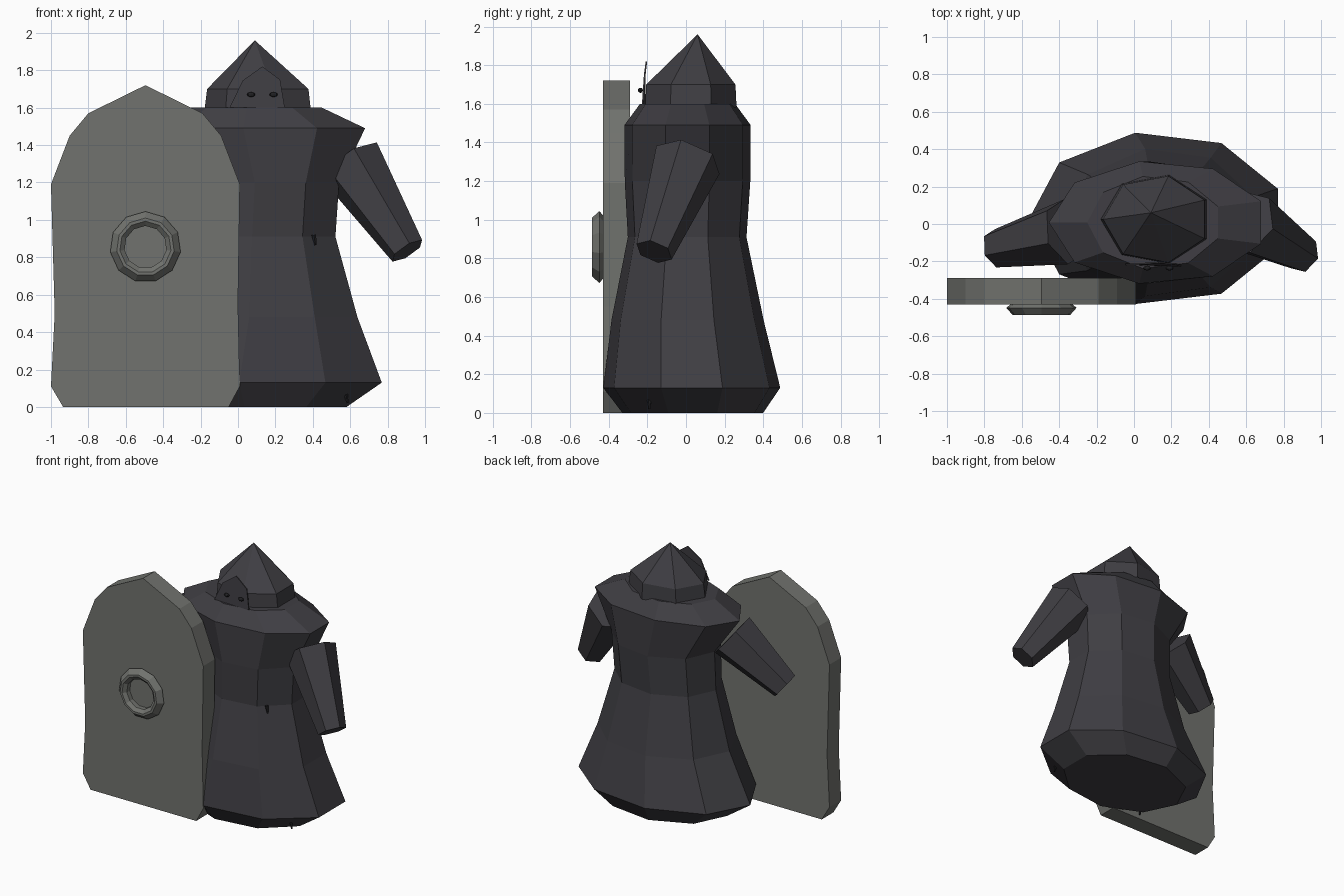
import bpy
import bmesh
from math import cos, sin, pi
from mathutils import Vector

if "Cube" in bpy.data.objects:
    bpy.data.objects.remove(bpy.data.objects["Cube"])


def material(name, rgb):
    m = bpy.data.materials.new(name)
    m.diffuse_color = (*rgb, 1)
    m.use_nodes = True
    m.node_tree.nodes["Principled BSDF"].inputs["Base Color"].default_value = m.diffuse_color
    return m


CLOTH = material("charcoal_cloth", (0.050, 0.048, 0.056))
STONE = material("grey_shield", (0.165, 0.170, 0.156))
BLACK = material("black", (0.015, 0.015, 0.017))


def loft(name, rings, mat, caps=True, closed=False):
    """Skin a list of point rings with flat quads."""
    bm = bmesh.new()
    loops = [[bm.verts.new(p) for p in ring] for ring in rings]
    pairs = list(zip(loops, loops[1:]))
    if closed:
        pairs.append((loops[-1], loops[0]))
    for a, b in pairs:
        n = len(a)
        for i in range(n):
            j = (i + 1) % n
            bm.faces.new((a[i], a[j], b[j], b[i]))
    if caps:
        bm.faces.new(loops[0])
        bm.faces.new(loops[-1])
    bmesh.ops.remove_doubles(bm, verts=bm.verts, dist=0.0005)
    bmesh.ops.recalc_face_normals(bm, faces=bm.faces)
    me = bpy.data.meshes.new(name)
    bm.to_mesh(me)
    bm.free()
    me.materials.append(mat)
    ob = bpy.data.objects.new(name, me)
    bpy.context.collection.objects.link(ob)
    return ob


def ellipse(n, cx, cy, z, rx, ry):
    return [(cx + rx * cos(pi * (2 * i + 1) / n),
             cy + ry * sin(pi * (2 * i + 1) / n), z) for i in range(n)]


def limb(name, a, b, ra, rb, mat, n=6, twist=0.0):
    """Tapered prism between two points."""
    a, b = Vector(a), Vector(b)
    q = (b - a).to_track_quat('Z', 'Y')
    rings = [[p + q @ Vector((r * cos(twist + 2 * pi * i / n),
                              r * sin(twist + 2 * pi * i / n), 0))
              for i in range(n)] for p, r in ((a, ra), (b, rb))]
    return loft(name, rings, mat)


def slab(name, outline, y0, y1, mat):
    """Extrude an (x, z) outline along y."""
    return loft(name, [[(x, y, z) for x, z in outline] for y in (y0, y1)], mat)


# Robe: nine-sided rings (cx, cy, z, rx, ry)
robe = [(0.12, 0.035, 0.00, 0.49, 0.37),
        (0.125, 0.03, 0.13, 0.685, 0.465),
        (0.15, 0.008, 0.48, 0.52, 0.40),
        (0.145, 0.006, 0.91, 0.40, 0.312),
        (0.16, 0.008, 1.20, 0.405, 0.33),
        (0.13, 0.008, 1.49, 0.585, 0.332),
        (0.11, 0.008, 1.60, 0.36, 0.25)]
loft("robe", [ellipse(9, *r) for r in robe], CLOTH)

# Hood: seven-sided pointed cap
hood = [(0.12, 0.025, 1.58, 0.30, 0.243),
        (0.12, 0.025, 1.70, 0.285, 0.237),
        (0.09, 0.06, 1.96, 0.0, 0.0)]
loft("hood", [ellipse(7, *r) for r in hood], CLOTH, caps=False)

# Face plate: thin pointed mask leaning on the hood
mask = [(-0.045, 1.60, -0.212), (0.025, 1.745, -0.212), (0.13, 1.82, -0.203),
        (0.225, 1.75, -0.212), (0.25, 1.60, -0.222)]
loft("face_mask", [[(x, y + d, z) for x, z, y in mask]
                   for d in (-0.006, 0.002)], CLOTH)

# Eyes
for i, x in enumerate((0.07, 0.19)):
    bpy.ops.mesh.primitive_uv_sphere_add(segments=8, ring_count=6, radius=1,
                                         location=(x, -0.236, 1.67))
    eye = bpy.context.object
    eye.name = f"eye_{i + 1}"
    eye.scale = (0.022, 0.013, 0.013)
    eye.data.materials.append(BLACK)

# Sleeves
limb("right_sleeve", (0.60, 0.01, 1.31), (0.905, -0.165, 0.835),
     0.18, 0.10, CLOTH, twist=0.3)
limb("left_sleeve", (-0.36, -0.04, 1.34), (-0.74, -0.13, 1.02),
     0.18, 0.105, CLOTH, twist=0.3)

# Small spikes at belt and hem
for name, x, y, z, h in (("belt_tag", 0.415, -0.235, 0.865, 0.055),
                         ("toe_right", 0.585, -0.19, 0.02, 0.06),
                         ("toe_left", -0.28, -0.27, 0.02, 0.06)):
    limb(name, (x, y, z), (x - 0.01, y, z + h), 0.006, 0.013, BLACK, n=5)

# Shield
slab("shield", [(-0.935, 0), (-0.05, 0), (0.01, 0.11), (0.0, 0.55),
                (0.01, 1.19), (-0.09, 1.45), (-0.19, 1.57), (-0.495, 1.72),
                (-0.80, 1.57), (-0.90, 1.45), (-1.0, 1.19), (-0.98, 0.50),
                (-1.0, 0.11)], -0.43, -0.29, STONE)

# Shield boss ring
profile = [(0.165, -0.428), (0.19, -0.448), (0.155, -0.487),
           (0.138, -0.487), (0.113, -0.465), (0.113, -0.428)]
loft("shield_ring", [[(-0.495 + r * sin(2 * pi * i / 11), y,
                       0.855 + r * cos(2 * pi * i / 11)) for i in range(11)]
                     for r, y in profile], STONE, caps=False, closed=True)
